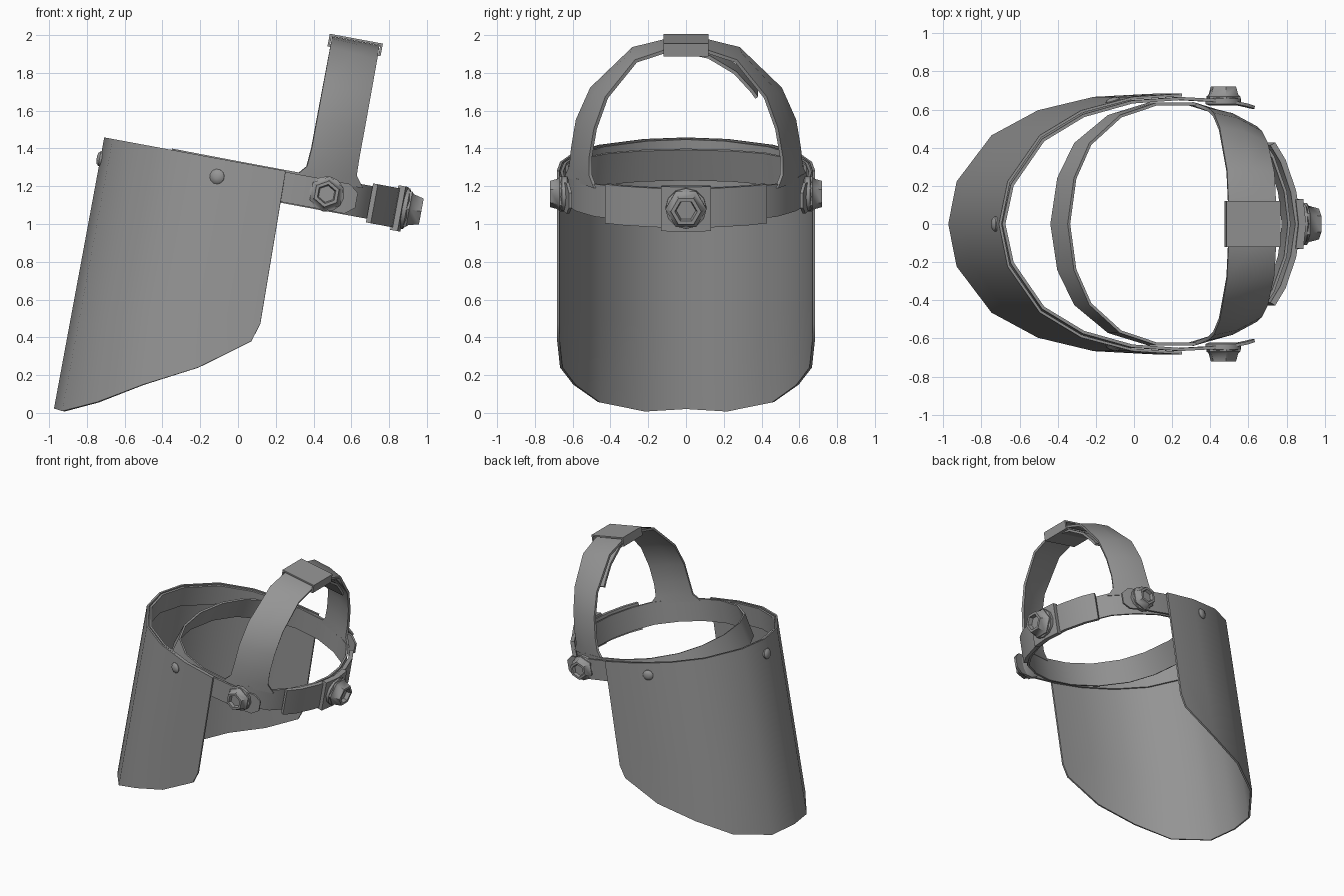
import bpy, math
from mathutils import Matrix, Vector

if "Cube" in bpy.data.objects:
    bpy.data.objects.remove(bpy.data.objects["Cube"])

# The whole headgear is tipped back about the side axis
TILT = Matrix.Rotation(math.radians(10.5), 4, 'Y')

grey = bpy.data.materials.new("plain_grey")
grey.use_nodes = True
grey.diffuse_color = (0.3, 0.3, 0.3, 1)
grey.node_tree.nodes["Principled BSDF"].inputs["Base Color"].default_value = (0.3, 0.3, 0.3, 1)


def finish(name, verts, faces, thickness=0, angle=45):
    mesh = bpy.data.meshes.new(name)
    mesh.from_pydata([TILT @ Vector(v) for v in verts], [], faces)
    mesh.materials.append(grey)
    obj = bpy.data.objects.new(name, mesh)
    bpy.context.collection.objects.link(obj)
    bpy.ops.object.select_all(action='DESELECT')
    obj.select_set(True)
    bpy.context.view_layer.objects.active = obj
    if thickness:
        mod = obj.modifiers.new("Thickness", 'SOLIDIFY')
        mod.thickness = thickness
        mod.offset = 0
        mod.use_even_offset = True
        bpy.ops.object.modifier_apply(modifier=mod.name)
    bpy.ops.object.shade_smooth_by_angle(angle=math.radians(angle))
    return obj


def sheet(name, rows, thickness, closed=False):
    """Thin sheet lofted through rows of points."""
    n, m = len(rows), len(rows[0])
    faces = []
    for i in range(n if closed else n - 1):
        j = (i + 1) % n
        for k in range(m - 1):
            faces.append((i * m + k, j * m + k, j * m + k + 1, i * m + k + 1))
    return finish(name, [p for r in rows for p in r], faces, thickness)


def mirrored(half, skip=1):
    """Half path starting on the centre line, extended to both sides."""
    flip = [tuple((p[0], -p[1], *p[2:])) for p in reversed(half[skip:])]
    return flip + half


def lathe(name, profile, sides, place, axis, turn=0.0):
    """Solid of rings (radius, height) along an axis."""
    rot = Vector((0, 0, 1)).rotation_difference(Vector(axis)).to_matrix()
    verts, faces = [], []
    for r, h in profile:
        for i in range(sides):
            a = math.tau * (i + turn) / sides
            verts.append(rot @ Vector((r * math.cos(a), r * math.sin(a), h)) + Vector(place))
    for k in range(len(profile) - 1):
        for i in range(sides):
            j = (i + 1) % sides
            faces.append((k * sides + i, k * sides + j, (k + 1) * sides + j, (k + 1) * sides + i))
    faces.append(tuple(reversed(range(sides))))
    faces.append(tuple(range((len(profile) - 1) * sides, len(verts))))
    return finish(name, verts, faces, angle=40)


# Curved visor: plan position, lower edge height, shift of the lower edge
TOP = 1.305
plan = [(-0.955, 0, -0.155, 0), (-0.91, 0.22, -0.16, 0), (-0.74, 0.46, -0.08, 0),
        (-0.52, 0.59, 0.055, 0), (-0.25, 0.66, 0.198, 0),
        (-0.02, 0.675, 0.386, 0.02), (0.015, 0.677, 0.484, 0.015)]
rows = []
for u, y, low, shift in mirrored(plan):
    rows.append([(u + shift * (1 - t), y, low + (TOP - low) * t) for t in (0, 0.33, 0.67, 1)])
sheet("visor", rows, 0.014)

# Brow band inside the visor, running back into the side arms
brow = [(-0.935, 0), (-0.89, 0.205), (-0.725, 0.44), (-0.51, 0.568), (-0.25, 0.64),
        (0.01, 0.658), (0.26, 0.645), (0.36, 0.625), (0.41, 0.612)]
rows = []
for u, y in mirrored(brow):
    pinch = 0.04 if u > 0.4 else 0
    rows.append([(u, y, 1.14 + pinch), (u, y, 1.30 - pinch)])
sheet("brow_band_and_arms", rows, 0.016)

# Headband ring, its forehead leaning back
ring = [(-0.62, 0), (-0.585, 0.24), (-0.50, 0.42), (-0.33, 0.565), (-0.125, 0.63),
        (0.08, 0.63), (0.26, 0.575), (0.415, 0.48), (0.50, 0.35), (0.565, 0.17), (0.585, 0)]
loop = ring + [(u, -y) for u, y in reversed(ring[1:-1])]
rows = []
for u, y in loop:
    lean = 0.03 * max(0, -u / 0.62)
    rows.append([(u - lean, y, 1.135), (u + lean, y, 1.31)])
sheet("headband", rows, 0.015, closed=True)

# Rear size plate and its clip
plate = [(0.63, 0), (0.605, 0.17), (0.55, 0.33), (0.495, 0.42)]
sheet("rear_plate", [[(u, y, 1.115), (u, y, 1.325)] for u, y in mirrored(plate)], 0.03)
clip = [(0.65, 0), (0.635, 0.13)]
sheet("rear_clip", [[(u, y, 1.10), (u, y, 1.34)] for u, y in mirrored(clip)], 0.04)

# Crown strap: front edge and rear edge at each step, from the top down
strap = [(0.127, 0.0, 2.04, 0.382, 0.0, 2.04), (0.127, 0.10, 2.03, 0.382, 0.10, 2.02),
         (0.127, 0.28, 1.985, 0.382, 0.265, 1.965), (0.127, 0.50, 1.77, 0.382, 0.42, 1.77),
         (0.127, 0.575, 1.60, 0.382, 0.48, 1.60), (0.127, 0.60, 1.45, 0.382, 0.505, 1.45),
         (0.12, 0.61, 1.35, 0.385, 0.505, 1.35), (0.07, 0.632, 1.29, 0.43, 0.48, 1.29)]
rows = []
for u0, y0, w0, u1, y1, w1 in mirrored(strap):
    s = -1 if y0 < 0 else 1
    um, ym = (u0 + u1) / 2, (y0 + s * abs(y1)) / 2
    rows.append([(u0, y0, w0), (um, ym + s * 0.02 * (y0 != 0), (w0 + w1) / 2), (u1, s * abs(y1), w1)])
sheet("crown_strap", rows, 0.018)

# Loose tail of the strap on the left, under the clip
tail = [(0.0, 2.01), (0.12, 1.985), (0.26, 1.90), (0.35, 1.80), (0.375, 1.765)]
sheet("strap_tail", [[(0.15, y, w), (0.37, y, w)] for y, w in tail], 0.018)

# Crown clip: flattened sleeve around the strap
sleeve = [(0.118, 2.0), (0.118, 2.056), (0.392, 2.056), (0.392, 2.0)]
rows = [[(u, y, w) for y in (-0.12, 0, 0.12)] for u, w in sleeve]
sheet("crown_clip", rows, 0.012, closed=True)

# Adjusting knobs: round flange and a hollow six-sided grip
flange = [(0.075, -0.03), (0.095, -0.02), (0.095, 0.015), (0.08, 0.025)]
grip = [(0.095, 0.015), (0.095, 0.03), (0.083, 0.04), (0.07, 0.095), (0.052, 0.095), (0.045, 0.065)]
knobs = [("left_knob", (0.25, 0.645, 1.225), (0, 1, 0), 0.8),
         ("right_knob", (0.25, -0.645, 1.225), (0, -1, 0), 0.8),
         ("rear_knob", (0.665, 0, 1.225), (1, 0, 0), 1.0)]
for name, place, axis, k in knobs:
    big = 1.0 if k < 1 else 1.15
    lathe(name + "_flange", [(r * big, h * k) for r, h in flange], 12, place, axis)
    lathe(name + "_grip", [(r * big, h * k) for r, h in grip], 6, place, axis, 0.5)

# Domed rivets holding the visor
dome = [(0.04, -0.01), (0.04, 0.006), (0.03, 0.016), (0.012, 0.021)]
for name, place, axis in [("left_rivet", (-0.336, 0.642, 1.21), (-0.28, 0.96, 0)),
                          ("right_rivet", (-0.336, -0.642, 1.21), (-0.28, -0.96, 0)),
                          ("front_rivet", (-0.96, 0.0, 1.19), (-1, 0, 0))]:
    lathe(name, dome, 12, place, axis)
